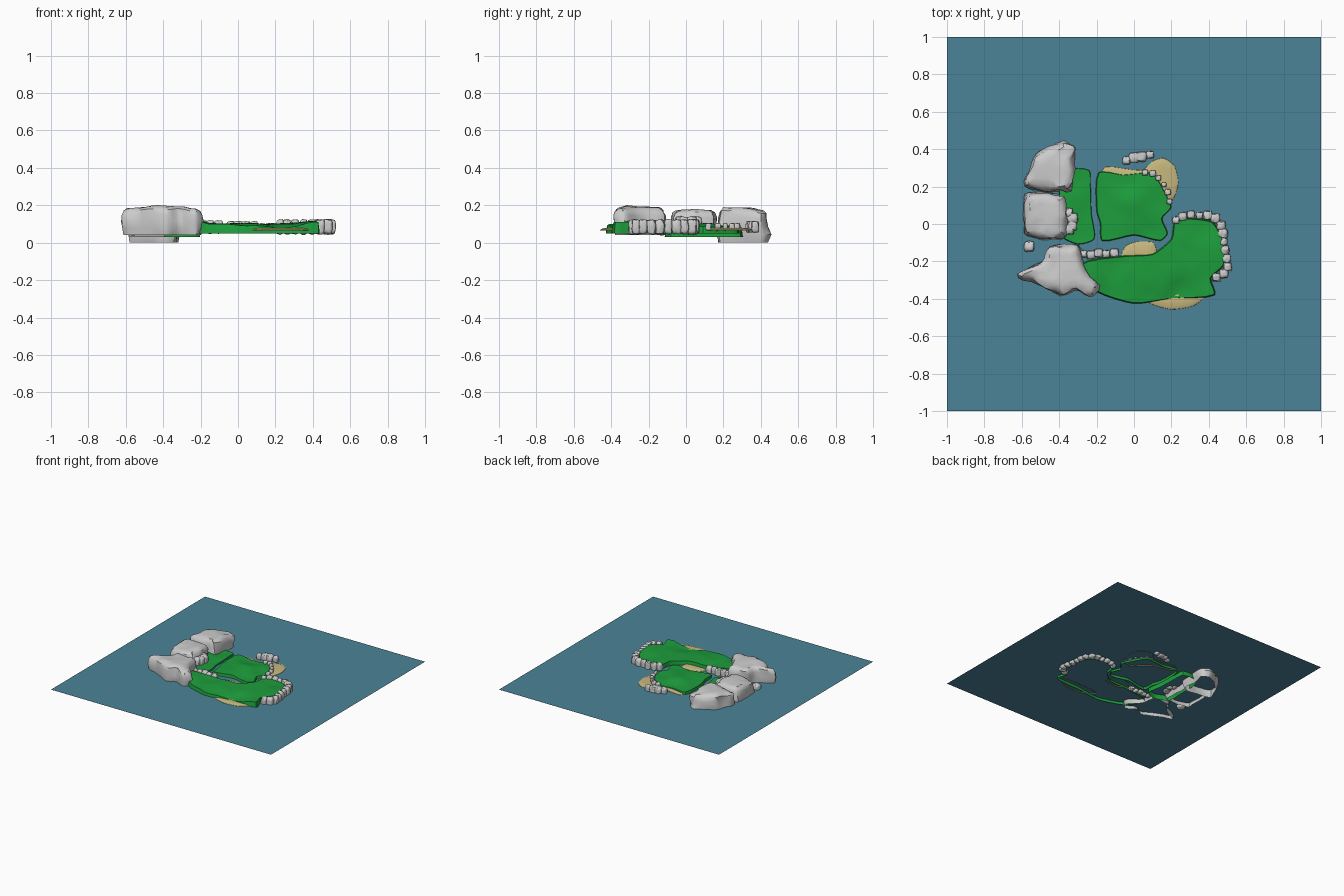
import bpy, bmesh, math, random
from mathutils import Vector, noise
from mathutils.geometry import delaunay_2d_cdt, interpolate_bezier

if "Cube" in bpy.data.objects:
    bpy.data.objects.remove(bpy.data.objects["Cube"])

random.seed(4)


def material(name, rgb):
    m = bpy.data.materials.new(name)
    m.diffuse_color = (*rgb, 1)
    m.use_nodes = True
    m.node_tree.nodes["Principled BSDF"].inputs["Base Color"].default_value = m.diffuse_color
    return m


WATER = material("water_blue", (0.07, 0.23, 0.31))
GRASS = material("grass_green", (0.012, 0.34, 0.045))
SAND = material("sand_yellow", (0.58, 0.48, 0.21))


def finish(bm, name, mat=None, angle=40):
    bmesh.ops.recalc_face_normals(bm, faces=bm.faces)
    me = bpy.data.meshes.new(name)
    bm.to_mesh(me)
    bm.free()
    ob = bpy.data.objects.new(name, me)
    bpy.context.collection.objects.link(ob)
    if mat:
        me.materials.append(mat)
    bpy.ops.object.select_all(action='DESELECT')
    bpy.context.view_layer.objects.active = ob
    ob.select_set(True)
    bpy.ops.object.shade_smooth_by_angle(angle=math.radians(angle))
    return ob


def smooth_loop(pts, steps=4, tension=0.2):
    """Closed smooth curve through the given points."""
    p = [Vector(q) for q in pts]
    n, out = len(p), []
    for i in range(n):
        a, b, c, d = p[i - 1], p[i], p[(i + 1) % n], p[(i + 2) % n]
        k = tension * (c - b).length
        h1 = b + (c - a).normalized() * k
        h2 = c - (d - b).normalized() * k
        out += interpolate_bezier(b, h1, h2, c, steps + 1)[:-1]
    return [Vector(v[:2]) for v in out]


def height_at(x, y, ctrl, rough):
    w = [1 / ((x - a) ** 2 + (y - b) ** 2 + 0.002) ** 1.5 for a, b, _ in ctrl]
    z = sum(k * c[2] for k, c in zip(w, ctrl)) / sum(w)
    return z + rough * noise.noise(Vector((x * 11, y * 11, 2)))


def shell(name, pts, ctrl, rings, base, mat=None, rough=0.006, wobble=0.0, cell=0.03):
    """Land form without underside: side rings (inset, height share) below a rolling top."""
    loop = smooth_loop(pts)
    n = len(loop)
    normals = []
    area = sum(loop[i - 1].cross(loop[i]) for i in range(n))
    for i in range(n):
        t = (loop[(i + 1) % n] - loop[i - 1]).normalized()
        normals.append(Vector((-t.y, t.x)) * (1 if area > 0 else -1))
    bm = bmesh.new()
    prev = None
    for inset, share in rings:
        ring = []
        for p, nv in zip(loop, normals):
            top = height_at(p.x, p.y, ctrl, rough)
            z = base + (top - base) * share
            push = wobble * noise.noise(Vector((p.x * 14, p.y * 14, share * 2.5)))
            q = p + nv * (inset + push)
            ring.append(bm.verts.new((q.x, q.y, z)))
        if prev:
            for i in range(n):
                j = (i + 1) % n
                bm.faces.new((prev[i], prev[j], ring[j], ring[i]))
        prev = ring
    # top surface filled with a jittered grid of inner points
    edge = [Vector(v.co[:2]) for v in prev]
    inner = []
    xs, ys = [p.x for p in edge], [p.y for p in edge]
    for i in range(int((max(xs) - min(xs)) / cell) + 1):
        for j in range(int((max(ys) - min(ys)) / cell) + 1):
            q = Vector((min(xs) + (i + random.uniform(.3, .7)) * cell,
                        min(ys) + (j + random.uniform(.3, .7)) * cell))
            if min((q - e).length for e in edge) > cell * 0.5:
                inner.append(q)
    co, _, faces, *_ = delaunay_2d_cdt(edge + inner, [], [list(range(n))], 1, 1e-6)
    verts = []
    for c in co:
        k = min(range(n), key=lambda i: (edge[i] - c).length)
        z = prev[k].co.z if (edge[k] - c).length < 1e-5 else height_at(c.x, c.y, ctrl, rough)
        verts.append(bm.verts.new((c.x, c.y, z)))
    for f in faces:
        bm.faces.new([verts[i] for i in f])
    bmesh.ops.remove_doubles(bm, verts=bm.verts, dist=1e-5)
    return finish(bm, name, mat)


def boulders(name, path, size, zc, hz):
    """Row of overlapping rounded stones."""
    bm = bmesh.new()
    for k, (x, y) in enumerate(path):
        s = size * random.uniform(0.85, 1.15)
        for v in bmesh.ops.create_icosphere(bm, subdivisions=3, radius=1)['verts']:
            d = v.co.copy()
            d *= 1 / max(abs(d.x), abs(d.y), abs(d.z)) ** 0.6
            d *= 1 + 0.16 * noise.noise(d * 1.6 + Vector((k * 7, 0, 0)))
            v.co = (x + d.x * s, y + d.y * s, zc + d.z * hz)
    return finish(bm, name, None, 50)


def sand_patch(name, pts, zc):
    return shell(name, pts, [(*zc, 0.078)], [(0, 0), (0.004, 0.55), (0.02, 1)],
                 0.064, SAND, rough=0.001, cell=0.05)


# Water sheet
bm = bmesh.new()
bmesh.ops.create_grid(bm, x_segments=1, y_segments=1, size=1)
bmesh.ops.translate(bm, verts=bm.verts, vec=(0, 0, 0.07))
finish(bm, "water", WATER)

# Grass islands
LAND = [(-0.004, 0), (0, 0.6), (0.004, 1)]
shell("large_island",
      [(.22, .02), (.3, .03), (.42, .01), (.48, -.1), (.48, -.22), (.41, -.29), (.43, -.38),
       (.2, -.40), (0, -.425), (-.2, -.36), (-.29, -.22), (-.05, -.17), (.1, -.16), (.2, -.08)],
      [(-.25, -.28, .125), (-.1, -.4, .10), (-.1, -.25, .10), (.05, -.28, .105), (.05, -.42, .09),
       (.25, -.4, .078), (.2, -.2, .10), (.43, -.36, .11), (.45, -.15, .12), (.3, 0, .105)],
      LAND, 0.05, GRASS)
shell("middle_island",
      [(-.19, .275), (-.06, .265), (.1, .275), (.15, .2), (.2, .09), (.15, .03), (.18, -.05),
       (.14, -.09), (0, -.06), (-.17, -.09), (-.18, 0), (-.2, .07)],
      [(0, .1, .105), (.15, .1, .085), (0, .26, .082), (-.17, .1, .09), (.1, -.06, .088)],
      LAND, 0.05, GRASS)
shell("cliff_foot_island",
      [(-.37, .29), (-.24, .29), (-.23, .2), (-.225, .05), (-.21, -.08), (-.3, -.11),
       (-.4, -.06), (-.4, .05), (-.4, .2)],
      [(-.23, .1, .08), (-.35, .1, .095), (-.3, .28, .08)], LAND, 0.03, GRASS)

# Beaches
sand_patch("north_beach", [(-.18, .26), (-.15, .31), (.04, .29), (.1, .34), (.16, .355),
                           (.22, .31), (.24, .22), (.21, .13), (.12, .1), (0, .2)], (.1, .2))
sand_patch("inlet_beach", [(-.07, -.17), (-.04, -.11), (.03, -.09), (.11, -.1), (.12, -.19),
                           (.02, -.21)], (0, -.15))
sand_patch("south_beach", [(.05, -.38), (.09, -.43), (.2, -.46), (.32, -.44), (.39, -.37),
                           (.2, -.36)], (.2, -.4))

# Cliffs
ROCK = [(0.012, 0), (0.0, 0.25), (0.002, 0.5), (0.004, 0.75), (0.012, 0.92), (0.03, 1)]
shell("north_cliff",
      [(-.57, .26), (-.53, .36), (-.38, .45), (-.32, .40), (-.34, .18), (-.45, .17), (-.59, .20)],
      [(-.45, .3, .19), (-.55, .22, .17), (-.36, .42, .17), (-.35, .22, .19)],
      ROCK, 0.0, rough=0.01, wobble=0.025)
shell("central_cliff",
      [(-.58, .155), (-.48, .165), (-.37, .15), (-.36, .03), (-.365, -.07), (-.5, -.08), (-.585, -.05)],
      [(-.5, .05, .18), (-.38, .1, .17), (-.56, -.03, .165)],
      ROCK, 0.03, rough=0.01, wobble=0.018)
shell("south_cliff",
      [(-.62, -.27), (-.5, -.2), (-.45, -.12), (-.3, -.115), (-.27, -.22), (-.19, -.33),
       (-.22, -.39), (-.31, -.36), (-.39, -.38), (-.55, -.31)],
      [(-.45, -.26, .195), (-.58, -.27, .18), (-.35, -.15, .185), (-.22, -.35, .18), (-.32, -.3, .195)],
      ROCK, 0.04, rough=0.012, wobble=0.018)

# Loose and lining stones
boulders("lone_stone", [(-.56, -.12)], 0.027, 0.075, 0.035)
boulders("cliff_foot_stones", [(-.35, .06), (-.33, .03), (-.33, -.01), (-.35, -.03)], 0.027, 0.10, 0.04)
boulders("east_shore_stones",
         [(.225, .02), (.26, .04), (.305, .05), (.35, .045), (.395, .045), (.435, .03),
          (.465, -.01), (.475, -.05), (.48, -.095), (.485, -.14), (.495, -.185),
          (.5, -.23), (.48, -.265), (.44, -.285)], 0.023, 0.085, 0.04)
boulders("inlet_stones", [(-.27, -.16), (-.23, -.165), (-.19, -.155), (-.15, -.16), (-.105, -.155)],
         0.022, 0.085, 0.035)
boulders("north_stones", [(-.04, .34), (0, .355), (.04, .36), (.085, .37)], 0.024, 0.085, 0.03)
boulders("beach_stones", [(.06, .275), (.1, .27), (.13, .245), (.16, .21), (.18, .17), (.19, .12)],
         0.015, 0.085, 0.02)
